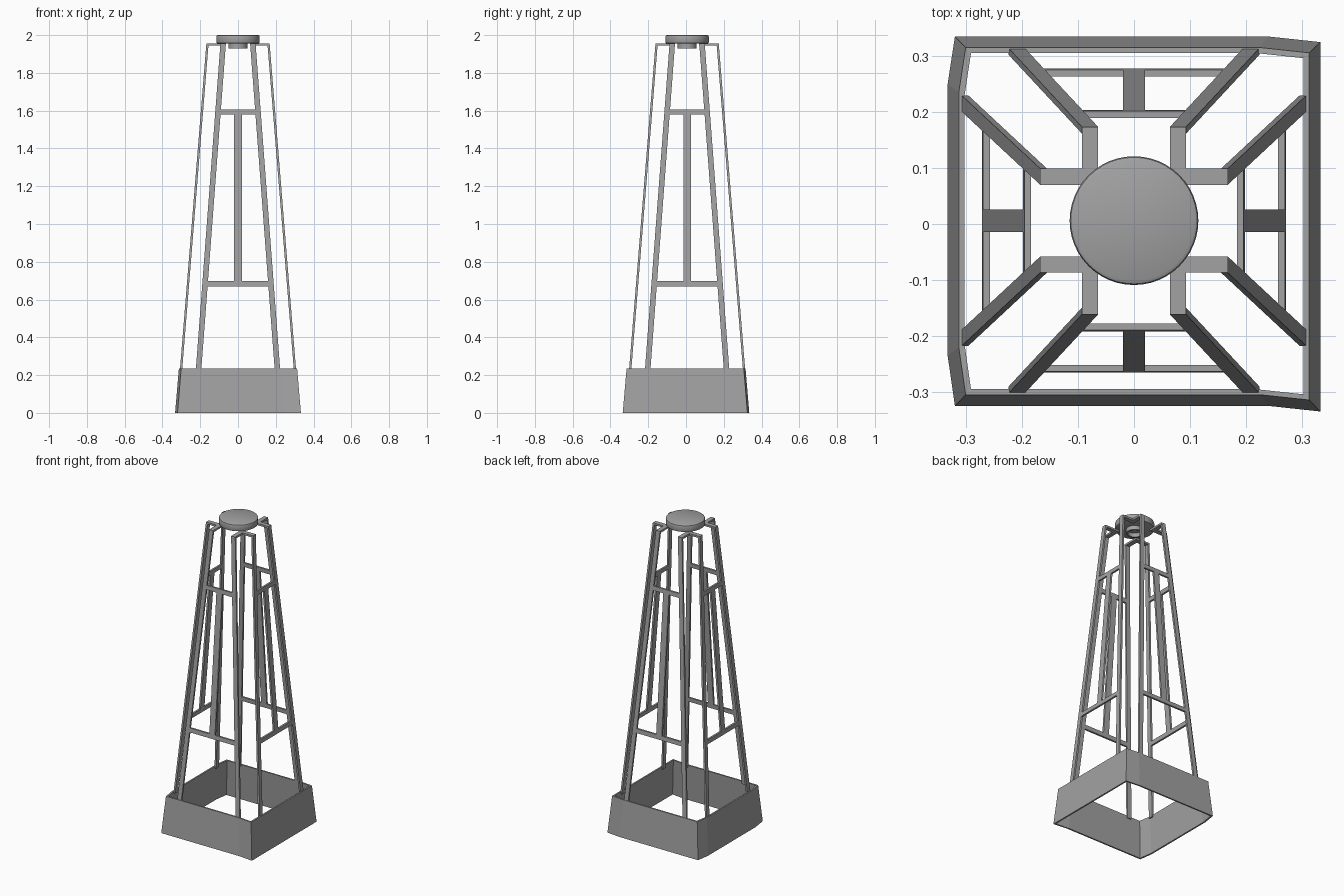
import bpy, bmesh
from mathutils import Matrix, Vector

if "Cube" in bpy.data.objects:
    bpy.data.objects.remove(bpy.data.objects["Cube"])

CY = 0.006            # tower axis offset in y
THICK = 0.012         # strip thickness
TOP = 1.956           # top of the frame

metal = bpy.data.materials.new("grey metal")
metal.use_nodes = True
metal.diffuse_color = (0.36, 0.36, 0.36, 1)
metal.node_tree.nodes["Principled BSDF"].inputs["Base Color"].default_value = (0.36, 0.36, 0.36, 1)


def make_object(name, bm):
    bmesh.ops.recalc_face_normals(bm, faces=bm.faces)
    mesh = bpy.data.meshes.new(name)
    bm.to_mesh(mesh)
    bm.free()
    mesh.materials.append(metal)
    obj = bpy.data.objects.new(name, mesh)
    bpy.context.collection.objects.link(obj)
    return obj


def depth(z):
    """Distance of a side's outer plane from the axis."""
    return 0.168 + (1.95 - z) * 0.081


def leg_x(z):
    """Sideways position of a leg's centre line."""
    return 0.079 + (1.95 - z) * 0.0754


def box(name, corners, turn):
    """Closed six-sided solid from lower and upper loops of four corners."""
    bm = bmesh.new()
    v = [bm.verts.new(turn @ Vector(c)) for c in corners]
    bm.faces.new(v[:4])
    bm.faces.new(v[4:])
    for i in range(4):
        j = (i + 1) % 4
        bm.faces.new((v[i], v[j], v[j + 4], v[i + 4]))
    return make_object(name, bm)


def strip(name, low, high, turn):
    """Flat strip lying in the sloping side; low and high are (z, x0, x1)."""
    corners = []
    for z, x0, x1 in (low, high):
        d = depth(z)
        corners += [(x0, -d, z), (x1, -d, z), (x1, THICK - d, z), (x0, THICK - d, z)]
    box(name, corners, turn)


# Four matching sides of the lattice
for n, side in enumerate(("front", "left", "back", "right")):
    turn = Matrix.Translation((0, CY, 0)) @ Matrix.Rotation(n * 1.5707963, 4, 'Z')
    for s, end in ((-1, "a"), (1, "b")):
        # Leg
        ends = []
        for z in (0.22, TOP):
            c = s * leg_x(z)
            ends.append((z, c - 0.0145, c + 0.0145))
        strip(f"{side}_leg_{end}", ends[0], ends[1], turn)
        # Flat arm from the leg to the cap
        c, d = s * leg_x(TOP), depth(TOP)
        loop = [(c - 0.0145, -d), (c + 0.0145, -d), (c + 0.0145, -0.065), (c - 0.0145, -0.065)]
        box(f"{side}_arm_{end}", [(x, y, z) for z in (TOP - THICK, TOP) for x, y in loop], turn)
    # Cross bars
    for label, z0, z1 in (("lower", 0.67, 0.697), ("upper", 1.58, 1.607)):
        strip(f"{side}_{label}_crossbar", (z0, -leg_x(z0), leg_x(z0)), (z1, -leg_x(z1), leg_x(z1)), turn)
    # Middle upright
    strip(f"{side}_middle_bar", (0.69, -0.02, 0.02), (1.585, -0.02, 0.02), turn)

# Tapered base skirt with slightly kinked corners
outline = [(-0.32, 0.329), (0.24, 0.329), (0.333, 0.319), (0.333, -0.341),
           (0.24, -0.331), (-0.32, -0.331), (-0.333, -0.241), (-0.333, 0.244)]
bm = bmesh.new()
rings = []
for z, scale in ((0, 1), (0.235, 0.94), (0.235, 0.91), (0, 0.97)):
    rings.append([bm.verts.new((x * scale, y * scale + CY, z)) for x, y in outline])
for a, b in zip(rings, rings[1:] + rings[:1]):
    for i in range(len(outline)):
        j = (i + 1) % len(outline)
        bm.faces.new((a[i], a[j], b[j], b[i]))
make_object("base_skirt", bm)


def lathe(name, profile):
    """Turned part from a closed (radius, z) profile."""
    bm = bmesh.new()
    verts = [bm.verts.new((r, 0, z)) for r, z in profile]
    edges = [bm.edges.new((verts[i], verts[(i + 1) % len(verts)])) for i in range(len(verts))]
    bmesh.ops.spin(bm, geom=verts + edges, axis=(0, 0, 1), cent=(0, 0, 0),
                   angle=6.2831853, steps=48, use_merge=False)
    bmesh.ops.remove_doubles(bm, verts=bm.verts, dist=0.0001)
    bmesh.ops.translate(bm, verts=bm.verts, vec=(0, CY, 0))
    obj = make_object(name, bm)
    bpy.ops.object.select_all(action='DESELECT')
    obj.select_set(True)
    bpy.context.view_layer.objects.active = obj
    bpy.ops.object.shade_smooth_by_angle(angle=0.6)


# Round cap with softened rims, and the collar beneath it
lathe("top_cap", [(0, 1.956), (0.109, 1.956), (0.113, 1.958), (0.115, 1.963),
                  (0.115, 1.991), (0.113, 1.997), (0.107, 2.0), (0, 2.0)])
lathe("cap_collar", [(0.04, 1.93), (0.05, 1.93), (0.05, 1.958), (0.04, 1.958)])
